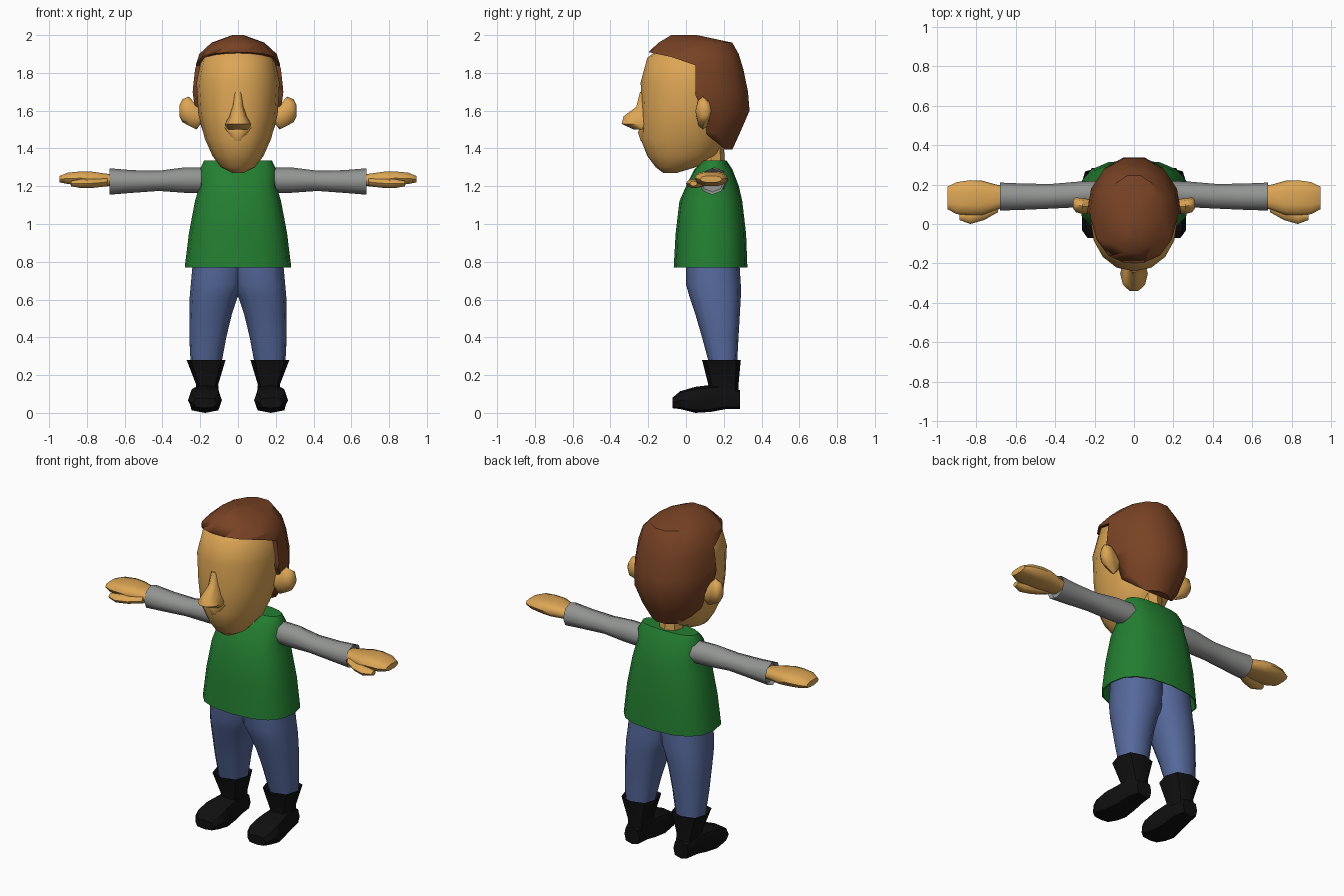
import bpy, bmesh, math


def material(name, rgb):
    m = bpy.data.materials.new(name)
    m.diffuse_color = (*rgb, 1)
    return m


SKIN = material("skin", (0.72, 0.38, 0.09))
HAIR = material("brown hair", (0.19, 0.056, 0.018))
GREEN = material("green shirt", (0.017, 0.21, 0.03))
GREY = material("grey sleeve", (0.29, 0.30, 0.29))
BLUE = material("blue trousers", (0.092, 0.14, 0.33))
BLACK = material("black boot", (0.005, 0.005, 0.005))


def finish(bm, name, mat, mirror=False, angle=40):
    bmesh.ops.recalc_face_normals(bm, faces=bm.faces)
    me = bpy.data.meshes.new(name)
    bm.to_mesh(me)
    bm.free()
    me.materials.append(mat)
    ob = bpy.data.objects.new(name, me)
    bpy.context.collection.objects.link(ob)
    bpy.ops.object.select_all(action='DESELECT')
    ob.select_set(True)
    bpy.context.view_layer.objects.active = ob
    bpy.ops.object.shade_smooth_by_angle(angle=math.radians(angle))
    if mirror:
        ob.modifiers.new("Mirror", 'MIRROR').use_mirror_merge = False
    return ob


def loft(name, mat, axis, rings, n=12, power=2.0, mirror=False, angle=40):
    """Rings are (position on axis, a_min, a_max, b_min, b_max)."""
    bm = bmesh.new()
    loops = []
    for t, a0, a1, b0, b1 in rings:
        loop = []
        for i in range(n):
            th = 2 * math.pi * i / n
            c, s = math.cos(th), math.sin(th)
            a = (a0 + a1) / 2 + (a1 - a0) / 2 * math.copysign(abs(c) ** (2 / power), c)
            b = (b0 + b1) / 2 + (b1 - b0) / 2 * math.copysign(abs(s) ** (2 / power), s)
            co = {'x': (t, a, b), 'y': (a, t, b), 'z': (a, b, t)}[axis]
            loop.append(bm.verts.new(co))
        loops.append(loop)
    for p, q in zip(loops, loops[1:]):
        for i in range(n):
            j = (i + 1) % n
            bm.faces.new((p[i], p[j], q[j], q[i]))
    bm.faces.new(loops[0])
    bm.faces.new(loops[-1])
    return finish(bm, name, mat, mirror, angle)


def sym(rings):
    """(z, half width, y_min, y_max) to full rings."""
    return [(z, -w, w, y0, y1) for z, w, y0, y1 in rings]


# Head, neck, nose, lips
loft("head", SKIN, 'z', sym([
    (1.27, .03, -.12, -.05), (1.30, .09, -.16, .05), (1.36, .135, -.205, .17),
    (1.45, .175, -.24, .21), (1.58, .21, -.235, .26), (1.75, .22, -.24, .28),
    (1.88, .192, -.205, .25), (1.93, .13, -.14, .19)]), n=16, power=2.1)
loft("neck", SKIN, 'z', sym([(1.25, .07, .07, .21), (1.42, .07, .05, .2)]), n=8)
loft("nose", SKIN, 'z', sym([
    (1.70, .02, -.245, -.18), (1.62, .03, -.265, -.18), (1.57, .045, -.335, -.16),
    (1.53, .07, -.345, -.16), (1.50, .055, -.28, -.16)]), n=10, angle=50)
loft("lips", SKIN, 'z', sym([
    (1.51, .085, -.245, -.15), (1.485, .06, -.257, -.15), (1.44, .03, -.242, -.15)]), n=10)

# Ears
loft("ear", SKIN, 'x', [
    (.19, .06, .12, 1.54, 1.62), (.22, .055, .125, 1.50, 1.63), (.26, .05, .13, 1.52, 1.675),
    (.295, .06, .135, 1.54, 1.66), (.31, .08, .12, 1.57, 1.63)], n=8, mirror=True, angle=50)

# Hair: a cap around the skull, trimmed to the side hairline
hair = loft("hair", HAIR, 'z', sym([
    (1.395, .13, -.1, .25), (1.48, .19, -.16, .29), (1.60, .228, -.2, .343),
    (1.70, .24, -.23, .335), (1.82, .23, -.24, .31), (1.90, .205, -.215, .285),
    (1.96, .14, -.15, .25), (2.0, .03, -.08, .06)]), n=14, power=2.1, angle=30)
hairline = [(-.3, 1.925), (-.2, 1.91), (-.08, 1.885), (.05, 1.84), (.05, 1.68), (.105, 1.57),
            (.11, 1.475), (.2, 1.40), (.25, 1.35), (.5, 1.35), (.5, 2.1), (-.3, 2.1)]
bm = bmesh.new()
face = bm.faces.new([bm.verts.new((-.5, y, z)) for y, z in hairline])
ext = bmesh.ops.extrude_face_region(bm, geom=[face])
bmesh.ops.translate(bm, vec=(1, 0, 0),
                    verts=[v for v in ext["geom"] if isinstance(v, bmesh.types.BMVert)])
cutter = finish(bm, "hairline_cutter", HAIR)
cutter.hide_render = True
mod = hair.modifiers.new("Trim", 'BOOLEAN')
mod.operation, mod.solver, mod.object = 'INTERSECT', 'EXACT', cutter
bpy.context.view_layer.objects.active = hair
bpy.ops.object.modifier_apply(modifier=mod.name)
bpy.data.objects.remove(cutter)

# Shirt with a hollow hem
loft("shirt", GREEN, 'z', sym([
    (.86, .25, -.035, .295), (.77, .275, -.06, .32), (.77, .282, -.065, .325),
    (.95, .26, -.055, .318), (1.12, .228, -.035, .298), (1.20, .205, .0, .28),
    (1.29, .202, .045, .245), (1.335, .18, .09, .215)]), n=16, power=2.5)

# Sleeves with a hollow cuff
loft("sleeve", GREY, 'x', [
    (.17, .09, .22, 1.165, 1.30), (.28, .085, .215, 1.165, 1.30), (.42, .078, .203, 1.175, 1.282),
    (.56, .072, .205, 1.165, 1.285), (.68, .068, .21, 1.155, 1.295),
    (.66, .08, .2, 1.17, 1.28)], n=8, mirror=True, angle=50)

# Hands and thumbs
loft("hand", SKIN, 'x', [
    (.64, .09, .19, 1.20, 1.26), (.70, .07, .20, 1.20, 1.268), (.77, .045, .22, 1.20, 1.278),
    (.83, .045, .222, 1.205, 1.28), (.90, .05, .212, 1.21, 1.273),
    (.945, .075, .19, 1.22, 1.255)], n=10, power=2.7, mirror=True, angle=50)
loft("thumb", SKIN, 'x', [
    (.69, .06, .12, 1.20, 1.245), (.76, .02, .10, 1.192, 1.24), (.83, .0, .075, 1.19, 1.238),
    (.885, .02, .06, 1.20, 1.228)], n=8, mirror=True, angle=50)

# Trouser legs
loft("trouser_leg", BLUE, 'z', [
    (.25, .09, .25, .125, .27), (.40, .062, .258, .085, .278), (.52, .033, .258, .05, .285),
    (.61, .003, .256, .02, .29), (.68, -.03, .25, .0, .29), (.84, -.04, .235, .0, .28)],
    n=12, power=2.4, mirror=True)

# Boots
loft("boot_shaft", BLACK, 'z', [
    (.10, .10, .225, .12, .28), (.15, .105, .222, .118, .278), (.28, .066, .272, .085, .29),
    (.25, .09, .25, .11, .27)], n=8, power=2.6, mirror=True)
loft("boot_foot", BLACK, 'y', [
    (-.072, .115, .235, .025, .08), (-.03, .085, .265, .02, .115), (.05, .087, .262, .0, .138),
    (.13, .095, .245, .005, .148), (.21, .10, .235, .02, .15), (.285, .115, .215, .02, .12)],
    n=8, power=3.2, mirror=True)
